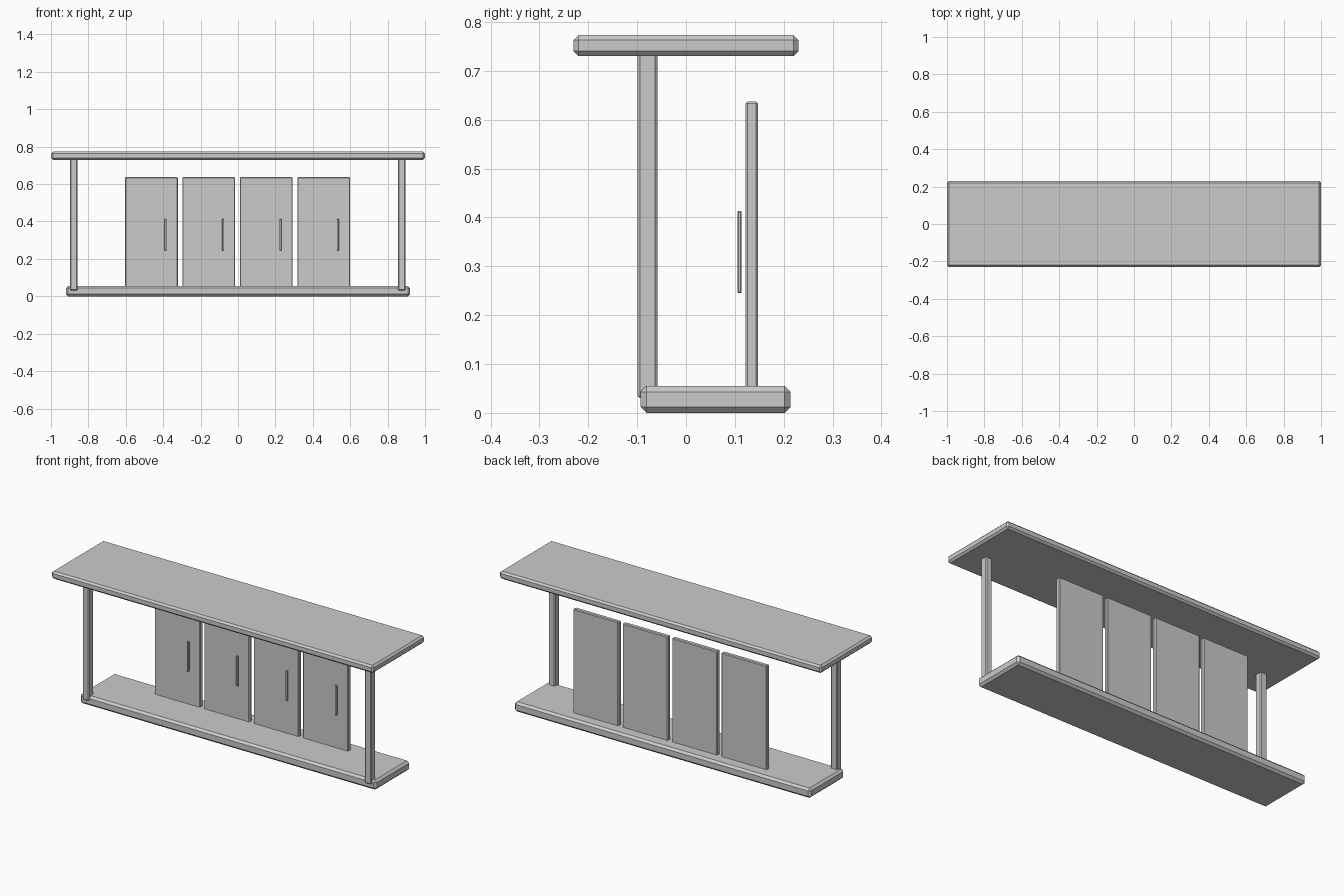
import bpy

if "Cube" in bpy.data.objects:
    bpy.data.objects.remove(bpy.data.objects["Cube"])


def box(name, x, y, z, bevel):
    """Chamfered box from (min, max) ranges on each axis."""
    bpy.ops.mesh.primitive_cube_add(size=1)
    ob = bpy.context.object
    ob.name = name
    ob.location = [(r[0] + r[1]) / 2 for r in (x, y, z)]
    ob.scale = [r[1] - r[0] for r in (x, y, z)]
    bpy.ops.object.transform_apply(location=True, rotation=False, scale=True)
    mod = ob.modifiers.new("chamfer", 'BEVEL')
    mod.width = bevel
    mod.segments = 1
    mod.limit_method = 'ANGLE'
    return ob


# Top and base slabs
box("counter_top", (-1, 1), (-0.23, 0.23), (0.73, 0.773), 0.01)
box("base_board", (-0.92, 0.92), (-0.093, 0.214), (0, 0.055), 0.012)

# Posts at both ends
for side, cx in (("left", -0.878), ("right", 0.876)):
    box(side + "_post", (cx - 0.02, cx + 0.02), (-0.099, -0.058), (0.03, 0.745), 0.005)

# Row of door panels, each with a bar handle standing off the front
for i in range(4):
    cx = -0.463 + i * 0.307
    box(f"door_{i + 1}", (cx - 0.141, cx + 0.141), (0.122, 0.147), (0.02, 0.637), 0.004)
    hx = cx + 0.076
    box(f"handle_{i + 1}", (hx - 0.006, hx + 0.006), (0.105, 0.114), (0.245, 0.413), 0.002)
